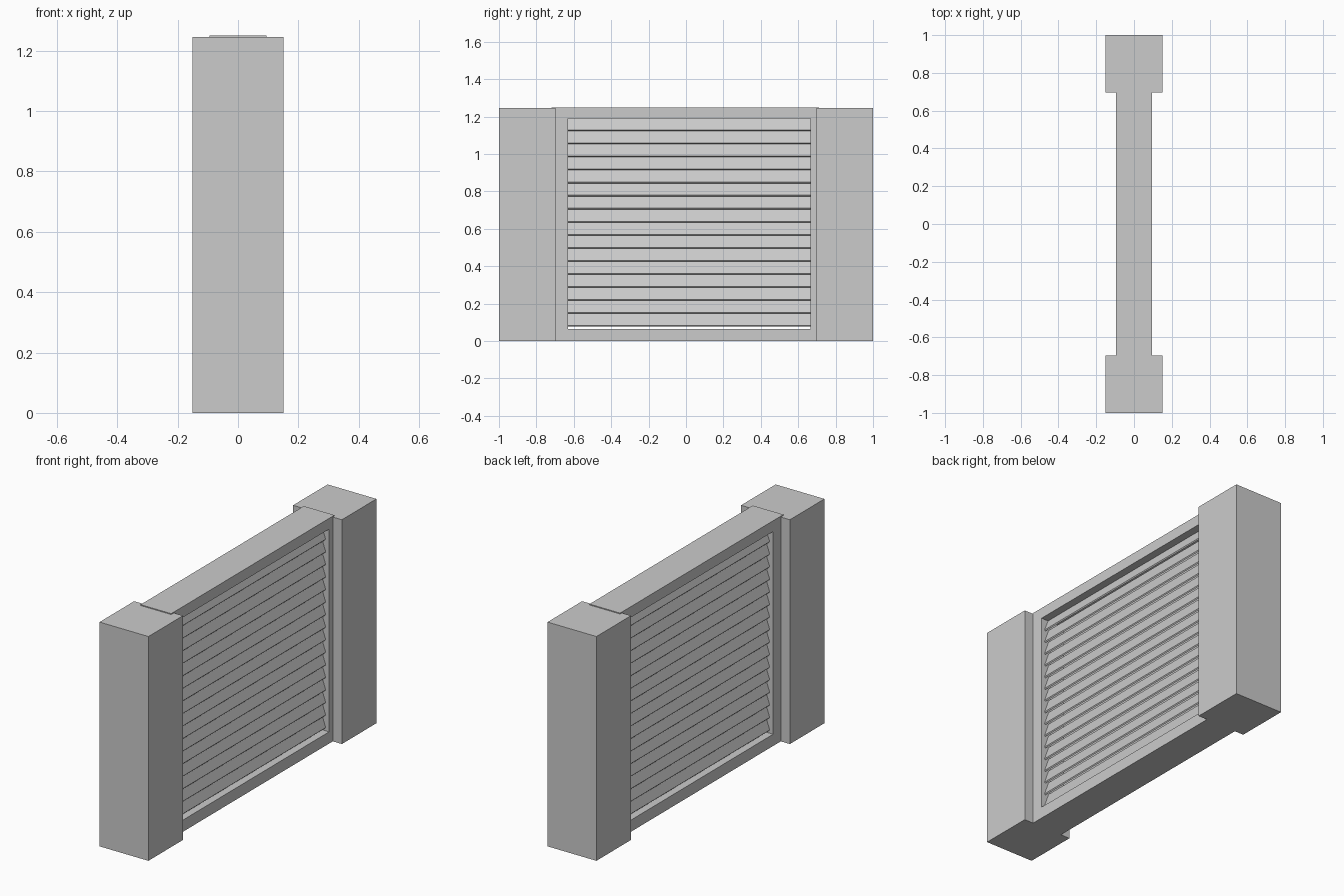
import bpy, bmesh

if "Cube" in bpy.data.objects:
    bpy.data.objects.remove(bpy.data.objects["Cube"])

def add_mesh(name, bm):
    bmesh.ops.recalc_face_normals(bm, faces=bm.faces)
    me = bpy.data.meshes.new(name)
    bm.to_mesh(me)
    bm.free()
    ob = bpy.data.objects.new(name, me)
    bpy.context.collection.objects.link(ob)
    return ob

def extrude_y(bm, profile, y0, y1):
    """Closed prism from an (x, z) profile running along y."""
    a = [bm.verts.new((x, y0, z)) for x, z in profile]
    b = [bm.verts.new((x, y1, z)) for x, z in profile]
    bm.faces.new(a)
    bm.faces.new(b[::-1])
    n = len(profile)
    for i in range(n):
        j = (i + 1) % n
        bm.faces.new((a[i], b[i], b[j], a[j]))

def block(name, hx, y0, y1, z0, z1):
    bm = bmesh.new()
    extrude_y(bm, [(-hx, z0), (hx, z0), (hx, z1), (-hx, z1)], y0, y1)
    return add_mesh(name, bm)

# End posts
for side, y0, y1 in (("left", -1.0, -0.697), ("right", 0.697, 1.0)):
    block(side + "_post", 0.15, y0, y1, 0, 1.245)

# Frame: one ring-shaped solid around the opening, ends buried in the posts
def ring(y0, y1, z0, z1):
    return [(y0, z0), (y1, z0), (y1, z1), (y0, z1)]

bm = bmesh.new()
HX = 0.094
loops = [[bm.verts.new((x, y, z)) for y, z in r]
         for r, x in ((ring(-0.72, 0.712, 0, 1.25), HX),
                      (ring(-0.63, 0.665, 0.065, 1.19), HX),
                      (ring(-0.63, 0.665, 0.065, 1.19), -HX),
                      (ring(-0.72, 0.712, 0, 1.25), -HX))]
for k in range(4):
    p, q = loops[k], loops[(k + 1) % 4]
    for i in range(4):
        j = (i + 1) % 4
        bm.faces.new((p[i], p[j], q[j], q[i]))
add_mesh("frame", bm)

# Overlapping tilted slats, mirrored to both faces
bm = bmesh.new()
PITCH = 0.0697
for i in range(16):
    z = 0.077 + i * PITCH
    top = min(z + 0.082, 1.2)
    extrude_y(bm, [(0.068, z), (0.073, z + 0.006), (0.046, top), (0.041, top - 0.006)],
              -0.632, 0.667)
slats = add_mesh("louvre_slats", bm)
slats.modifiers.new("both_faces", 'MIRROR').use_axis = (True, False, False)
slats.modifiers["both_faces"].use_mirror_merge = False
